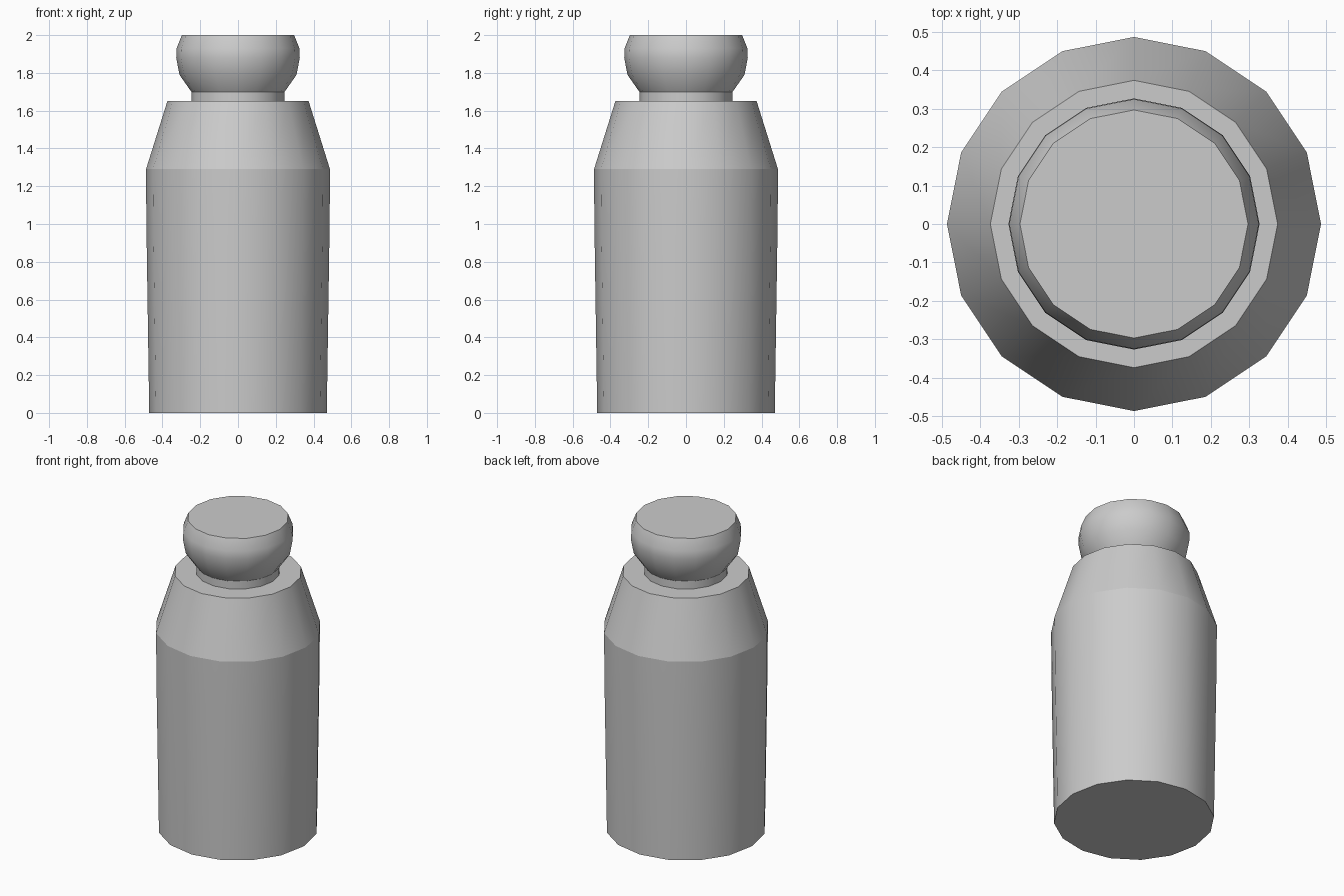
import bpy, bmesh, math

SIDES = 16

cube = bpy.data.objects.get("Cube")
if cube:
    bpy.data.objects.remove(cube, do_unlink=True)

grey = bpy.data.materials.new("plain grey")
grey.use_nodes = True
colour = (0.6, 0.6, 0.6, 1)
grey.diffuse_color = colour
grey.node_tree.nodes["Principled BSDF"].inputs["Base Color"].default_value = colour


def lathe(name, profile, cap_bottom=False, cap_top=False):
    """Turn a (radius, height) profile around z, with smooth sides and flat caps."""
    bm = bmesh.new()
    rings = []
    for r, z in profile:
        angles = [math.tau * i / SIDES for i in range(SIDES)]
        rings.append([bm.verts.new((r * math.cos(a), r * math.sin(a), z)) for a in angles])
    for low, high in zip(rings, rings[1:]):
        for i in range(SIDES):
            j = (i + 1) % SIDES
            bm.faces.new((low[i], low[j], high[j], high[i])).smooth = True
    if cap_bottom:
        bm.faces.new(rings[0][::-1])
    if cap_top:
        bm.faces.new(rings[-1])
    # Caps meet the sides at crisp edges
    for edge in bm.edges:
        if any(not f.smooth for f in edge.link_faces):
            edge.smooth = False
    mesh = bpy.data.meshes.new(name)
    bm.to_mesh(mesh)
    bm.free()
    mesh.materials.append(grey)
    obj = bpy.data.objects.new(name, mesh)
    bpy.context.collection.objects.link(obj)
    return obj


# Slightly flared body, tapered shoulder, short neck and rounded head
lathe("body", [(0.47, 0), (0.485, 1.0), (0.487, 1.29)], cap_bottom=True)
lathe("shoulder", [(0.487, 1.29), (0.374, 1.65)], cap_top=True)
lathe("neck", [(0.247, 1.65), (0.247, 1.70)])
lathe("head", [(0.247, 1.70), (0.31, 1.79), (0.327, 1.88), (0.325, 1.93), (0.297, 2.0)],
      cap_top=True)
